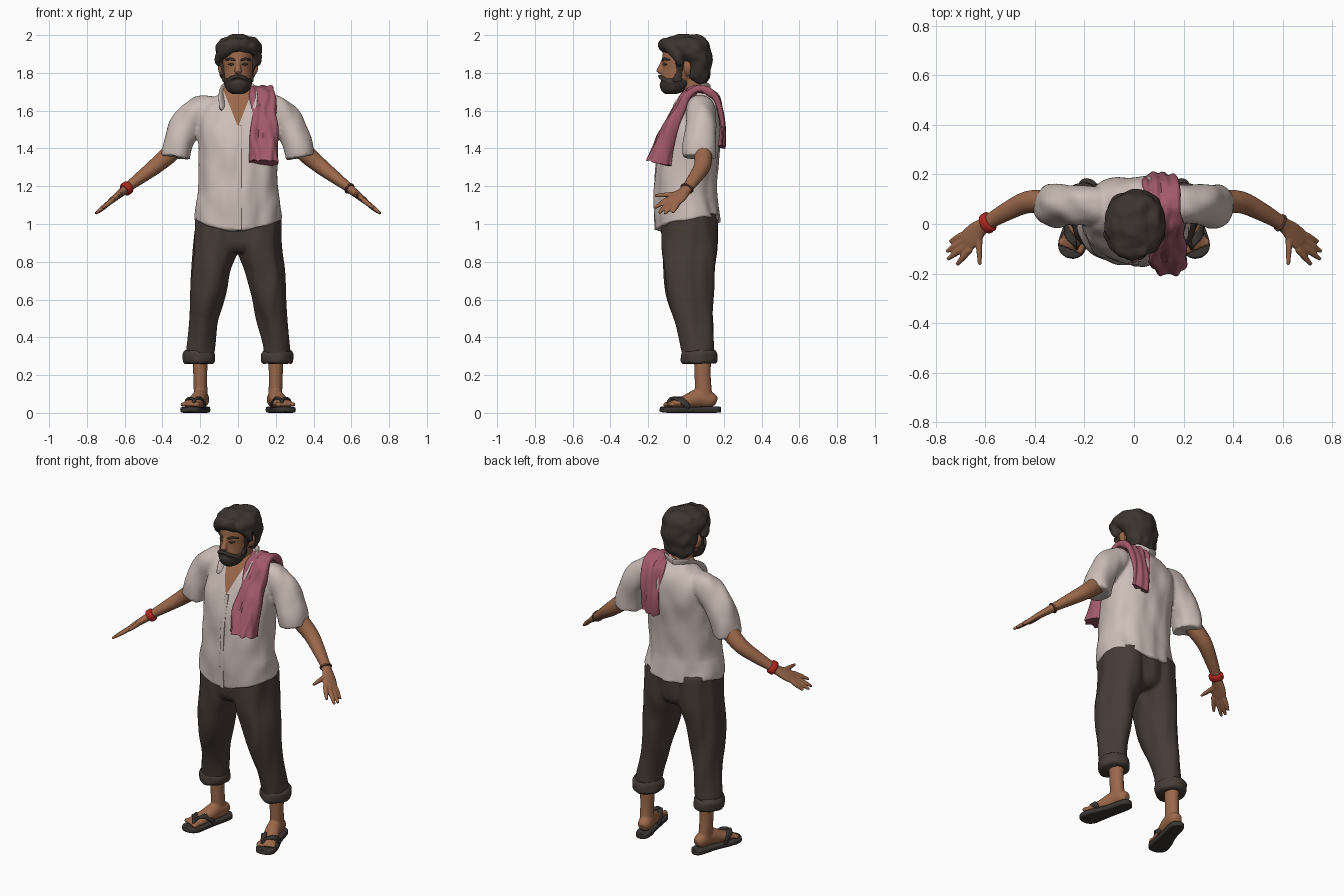
import bpy, bmesh, math
from mathutils import Vector, noise


def material(name, r, g, b):
    m = bpy.data.materials.new(name)
    m.diffuse_color = (r, g, b, 1)
    return m


SKIN = material("skin", .33, .14, .07)
SHIRT = material("shirt_cloth", .61, .51, .47)
PANTS = material("trouser_cloth", .062, .045, .037)
HAIR = material("hair_dark", .045, .034, .029)
TOWEL = material("towel_pink", .36, .10, .145)
RED = material("red_band", .45, .02, .015)
SOLE = material("sandal_dark", .042, .035, .031)
CORD = material("cord_brown", .12, .05, .03)


def spline(rows, steps):
    """Catmull-Rom through rows of (x, y, z, radius_a, radius_b)."""
    out = []
    for i in range(len(rows) - 1):
        a, b, c, d = (rows[max(i - 1, 0)], rows[i], rows[i + 1], rows[min(i + 2, len(rows) - 1)])
        for k in range(steps):
            t = k / steps
            out.append([.5 * (2 * q + (r - p) * t + (2 * p - 5 * q + 4 * r - s) * t * t
                              + (3 * q - p - 3 * r + s) * t ** 3) for p, q, r, s in zip(a, b, c, d)])
    return out + [list(rows[-1])]


def loft(bm, rows, ref=(0, 1, 0), flat=False, p=2, n=24, steps=4, sx=1):
    """Closed solid of superellipse rings along a path."""
    pts = spline([(r[0] * sx, *r[1:]) for r in rows], steps)
    ref, prev = Vector(ref), None
    ex = lambda w: math.copysign(abs(w) ** (2 / p), w)
    for i, r in enumerate(pts):
        t = Vector((0, 0, 1)) if flat else (
            Vector(pts[min(i + 1, len(pts) - 1)][:3]) - Vector(pts[max(i - 1, 0)][:3])).normalized()
        v = (ref - t * ref.dot(t)).normalized()
        u = t.cross(v)
        ring = []
        for k in range(n):
            g = 2 * math.pi * k / n
            ring.append(bm.verts.new(Vector(r[:3]) + u * max(r[3], .001) * ex(math.cos(g))
                                     + v * max(r[4], .001) * ex(math.sin(g))))
        if prev:
            for k in range(n):
                bm.faces.new((prev[k], prev[k - 1], ring[k - 1], ring[k]))
        else:
            bm.faces.new(ring)
        prev = ring
    bm.faces.new(prev[::-1])


def finish(name, bm, mats, voxel=0, smooth=4, mirror=False, wrinkle=0, freq=(1, 1, 1), angle=50):
    bmesh.ops.recalc_face_normals(bm, faces=bm.faces[:])
    me = bpy.data.meshes.new(name)
    bm.to_mesh(me)
    bm.free()
    ob = bpy.data.objects.new(name, me)
    bpy.context.collection.objects.link(ob)
    if voxel:   # fuse the overlapping solids into one skin
        m = ob.modifiers.new("fuse", 'REMESH')
        m.mode, m.voxel_size = 'VOXEL', voxel
        m = ob.modifiers.new("relax", 'SMOOTH')
        m.factor, m.iterations = .5, smooth
        dg = bpy.context.evaluated_depsgraph_get()
        me = bpy.data.meshes.new_from_object(ob.evaluated_get(dg))
        ob.modifiers.clear()
        ob.data = me
    if wrinkle:
        moves = [v.normal * wrinkle * noise.noise(Vector(a * f for a, f in zip(v.co, freq))) for v in me.vertices]
        for v, d in zip(me.vertices, moves):
            v.co += d
    me.materials.clear()
    for m in mats:
        me.materials.append(m)
    me.shade_smooth()
    me.set_sharp_from_angle(angle=math.radians(angle))
    if mirror:
        ob.modifiers.new("mirror", 'MIRROR').use_mirror_merge = False
    return ob


def part(name, mat, lofts, **kw):
    """One object from several (rows, loft options)."""
    bm = bmesh.new()
    for rows, opt in lofts:
        loft(bm, rows, **opt)
    return finish(name, bm, [mat], **kw)


FLAT = dict(flat=True, n=32)
X = dict(ref=(1, 0, 0))

# shirt: torso and both sleeves fused
torso = [(0, .01, .965, .232, .172), (0, 0, 1.1, .223, .167), (0, 0, 1.2, .207, .165), (0, .012, 1.35, .206, .165),
         (0, .032, 1.5, .212, .158), (0, .057, 1.6, .195, .13), (0, .067, 1.66, .14, .098),
         (0, .06, 1.70, .09, .07), (0, .055, 1.725, .07, .06)]
sleeve = [(.1, .07, 1.625, .05, .06), (.19, .075, 1.60, .082, .08), (.265, .08, 1.535, .085, .082),
          (.31, .075, 1.44, .08, .085), (.328, .07, 1.352, .077, .085)]
shirt = part("shirt", SHIRT, [(torso, dict(FLAT, p=2.25, n=48)), (sleeve, {}), (sleeve, dict(sx=-1))],
             voxel=.009, wrinkle=.011, freq=(13, 13, 6))
for v in shirt.data.vertices:   # curved hem
    k = max(0, (1.15 - v.co.z) / .18)
    if k and abs(v.co.x) < .26:
        v.co.z += k * (.05 * min(1, (v.co.x / .22) ** 2) + (.04 if v.co.y > 0 else 0) * min(1, abs(v.co.y) / .15))
bm = bmesh.new()
bm.from_mesh(shirt.data)
for s in (1, -1):   # open neck cut as a V of skin
    bmesh.ops.bisect_plane(bm, geom=bm.verts[:] + bm.edges[:] + bm.faces[:], plane_co=(0, 0, 1.515),
                           plane_no=(2.5 * s, 0, -1))
for f in bm.faces:
    c = f.calc_center_median()
    if c.y < .04 and c.z > 1.515 + 2.5 * abs(c.x):
        f.material_index = 1
bm.to_mesh(shirt.data)
bm.free()
shirt.data.materials.append(SKIN)

# collar and button placket
part("collar", SHIRT, [([(0, .122, 1.715, .006, .022), (.06, .1, 1.725, .006, .024), (.078, .04, 1.70, .007, .026),
                         (.082, -.01, 1.665, .008, .03), (.085, -.05, 1.63, .008, .02), (.09, -.068, 1.605, .005, .006)],
                        dict(ref=(.6, 0, 1), p=3))], mirror=True)
part("placket", SHIRT, [([(.006, -.115, 1.52, .004, .012), (.006, -.152, 1.36, .004, .012),
                          (.006, -.165, 1.2, .004, .012), (.006, -.166, 1.1, .004, .012),
                          (.006, -.163, .968, .004, .012)], dict(X, p=4))])

# towel over one shoulder
part("shoulder_towel", TOWEL, [([
    (.115, .186, 1.41, .014, .06), (.11, .193, 1.53, .014, .062), (.108, .165, 1.655, .014, .064),
    (.112, .12, 1.70, .016, .064), (.118, .06, 1.716, .018, .064), (.125, .0, 1.672, .028, .066),
    (.13, -.04, 1.59, .04, .07), (.132, -.085, 1.47, .056, .076), (.134, -.115, 1.39, .066, .08),
    (.134, -.135, 1.318, .074, .08)], dict(X, p=2.8, n=64, steps=8))], wrinkle=.022, freq=(32, 14, 4))

# trousers: legs and seat fused, then rolled cuffs
leg = [(.205, .065, .29, .07, .085), (.187, .047, .45, .075, .097), (.164, .022, .6, .088, .117),
       (.143, .017, .75, .103, .136), (.118, .02, .88, .12, .148), (.112, .02, 1.06, .112, .145)]
seat = [(0, .02, .85, .12, .10), (0, .02, .9, .2, .142), (0, .02, 1.06, .222, .148)]
part("trousers", PANTS, [(leg, FLAT), (leg, dict(FLAT, sx=-1)), (seat, FLAT)],
     voxel=.01, wrinkle=.014, freq=(14, 14, 4))
part("trouser_cuffs", PANTS, [([(.207, .07, .262, .072, .085), (.208, .07, .275, .082, .095),
                                (.208, .07, .31, .083, .096), (.207, .07, .33, .072, .086)], FLAT)],
     mirror=True, wrinkle=.008, freq=(20, 20, 20))

# arms with hands and fingers
arm = [(.28, .08, 1.5, .055, .055), (.345, .088, 1.39, .05, .05), (.43, .088, 1.312, .043, .045),
       (.51, .052, 1.25, .034, .038), (.58, .012, 1.197, .025, .031), (.61, -.008, 1.172, .022, .032),
       (.64, -.035, 1.148, .019, .043), (.672, -.068, 1.122, .015, .046), (.685, -.08, 1.112, .01, .038)]
hand = [(arm, {})]
for base, tip in (((.66, -.10, 1.13), (.715, -.165, 1.085)), ((.675, -.085, 1.118), (.752, -.143, 1.058)),
                  ((.685, -.065, 1.11), (.756, -.112, 1.054)), ((.69, -.045, 1.107), (.742, -.072, 1.06)),
                  ((.625, -.045, 1.158), (.622, -.165, 1.15))):
    mid = [(a + b) / 2 for a, b in zip(base, tip)]
    hand.append(([(*base, .014, .015), (*mid, .0125, .0135), (*tip, .007, .008)], dict(n=12)))
part("arms", SKIN, hand, voxel=.005, smooth=3, mirror=True)


def wrist_band(name, mat, s, h, r):
    d, c = Vector((.75, -.5, -.6)).normalized(), Vector((.59, .005, 1.188))
    rows = [(*(c + d * h * k), .026 + r * q, .033 + r * q) for k, q in ((-1, 0), (-.7, 1), (.7, 1), (1, 0))]
    part(name, mat, [([(a * s, *o) for a, *o in rows], {})])


wrist_band("red_bracelet", RED, -1, .018, .009)
wrist_band("wrist_cord", CORD, 1, .006, .004)

# shins, feet and toes
foot = [([(.2, .088, .34, .042, .048), (.2, .088, .2, .037, .043), (.197, .095, .08, .036, .046)], FLAT),
        ([(.183, .16, .06, .022, .02), (.188, .135, .068, .04, .037), (.2, .07, .078, .05, .04),
          (.222, .0, .06, .036, .044), (.243, -.06, .048, .022, .049), (.252, -.09, .042, .014, .045)], X)]
for i in range(5):
    bx, by = .212 + .02 * i, -.085 + .006 * i
    r = .015 if i == 0 else .011
    foot.append(([(bx, by, .045, r, r), (bx + .003, by - .02, .044, r, r),
                  (bx + .006, by - .034 + .004 * i, .04, r * .6, r * .6)], dict(X, n=10)))
part("feet", SKIN, foot, voxel=.006, smooth=3, mirror=True)

# sandals
part("sandal_soles", SOLE, [([(.18, .182, .017, .015, .012), (.183, .168, .017, .016, .034), (.19, .13, .017, .017, .042),
                              (.21, .05, .016, .016, .044), (.235, -.03, .016, .016, .054), (.25, -.09, .016, .016, .057),
                              (.257, -.122, .018, .015, .042), (.26, -.136, .02, .012, .016)], dict(X, p=5))], mirror=True)
STRAP = dict(ref=(0, 1, 0), n=12, p=3)
part("sandal_straps", SOLE, [
    ([(.232, -.1, .045, .006, .008), (.225, -.075, .072, .007, .014), (.2, -.035, .078, .007, .018),
      (.178, .0, .05, .006, .016), (.175, .012, .025, .006, .012)], STRAP),
    ([(.232, -.1, .045, .006, .008), (.24, -.075, .074, .007, .014), (.268, -.035, .072, .007, .018),
      (.277, .0, .045, .006, .016), (.272, .012, .025, .006, .012)], STRAP)], mirror=True)

# head: skull, nose, ears and neck fused
ear = [(.08, .012, 1.785, .01, .012), (.092, .008, 1.81, .012, .018), (.095, .008, 1.84, .012, .02), (.088, .006, 1.86, .006, .01)]
part("head", SKIN, [
    ([(0, -.085, 1.70, .03, .03), (0, -.06, 1.72, .055, .062), (0, -.04, 1.76, .07, .09), (0, -.012, 1.82, .08, .113),
      (0, -.008, 1.88, .085, .118), (0, -.005, 1.93, .08, .11), (0, 0, 1.97, .05, .07)], FLAT),
    ([(0, -.118, 1.875, .012, .01), (0, -.13, 1.84, .013, .013), (0, -.14, 1.812, .019, .017),
      (0, -.13, 1.795, .014, .014)], FLAT),
    ([(0, .06, 1.62, .06, .055), (0, .042, 1.70, .06, .06), (0, .025, 1.78, .06, .065)], FLAT),
    (ear, FLAT), (ear, dict(FLAT, sx=-1))], voxel=.006, smooth=3)

# hair: cap, swept fringe and sideburns
part("hair", HAIR, [
    ([(0, .075, 1.745, .06, .035), (0, .067, 1.78, .09, .06), (.003, .062, 1.84, .105, .073),
      (.004, .045, 1.88, .115, .09), (.005, .008, 1.915, .122, .125), (.005, -.004, 1.95, .119, .132),
      (.005, 0, 1.98, .09, .108), (.005, .005, 2.002, .04, .055)], FLAT),
    ([(.05, -.1, 1.955, .03, .03), (-.01, -.115, 1.95, .032, .034), (-.065, -.092, 1.922, .03, .035),
      (-.1, -.05, 1.885, .02, .03), (-.1, -.025, 1.845, .01, .015)], dict(ref=(0, 0, 1))),
    ([(.03, -.105, 1.96, .025, .025), (.075, -.09, 1.935, .026, .03), (.105, -.05, 1.89, .02, .027),
      (.1, -.025, 1.845, .01, .015)], dict(ref=(0, 0, 1))),
    ([(.088, -.03, 1.88, .012, .025), (.08, -.035, 1.82, .009, .02), (.072, -.045, 1.755, .01, .025)], FLAT),
    ([(-.088, -.03, 1.88, .012, .025), (-.08, -.035, 1.82, .009, .02), (-.072, -.045, 1.755, .01, .025)], FLAT)],
     voxel=.007, smooth=3, wrinkle=.01, freq=(25, 18, 18))

# beard and moustache
part("beard", HAIR, [
    ([(0, -.08, 1.688, .03, .03), (0, -.068, 1.705, .056, .062), (0, -.055, 1.735, .072, .085),
      (0, -.048, 1.758, .077, .085), (0, -.04, 1.775, .07, .075)], FLAT),
    ([(-.068, -.085, 1.75, .008, .008), (-.035, -.127, 1.772, .012, .011), (0, -.139, 1.783, .01, .009),
      (.035, -.127, 1.772, .012, .011), (.068, -.085, 1.75, .008, .008)], dict(ref=(0, 0, 1)))],
     voxel=.006, smooth=3)

# brows and eyes
part("eyebrows", HAIR, [([(.014, -.125, 1.866, .005, .005), (.04, -.115, 1.874, .006, .007),
                          (.066, -.088, 1.868, .004, .004)], dict(ref=(0, 0, 1), n=10))], mirror=True)
part("eyes", HAIR, [([(.02, -.12, 1.845, .004, .003), (.035, -.113, 1.846, .006, .007),
                      (.05, -.1, 1.845, .004, .003)], dict(ref=(0, 0, 1), n=10))], mirror=True)
